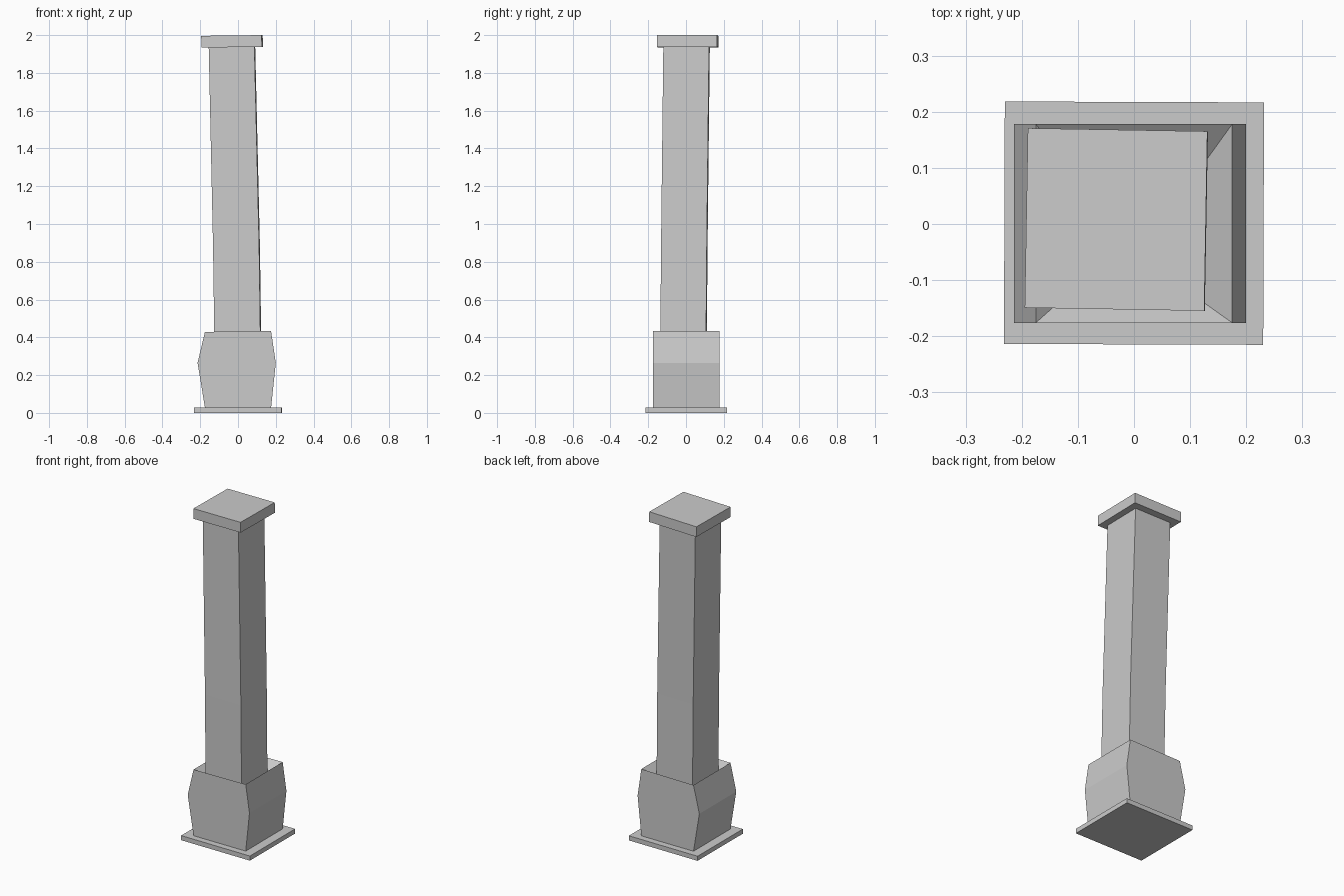
import bpy
from math import radians, cos, sin

if "Cube" in bpy.data.objects:
    bpy.data.objects.remove(bpy.data.objects["Cube"])


def loft(name, rings, cap_end=True):
    """Join square rings (cx, cy, half_x, half_y, z, yaw_degrees, x_tilt) into one flat-sided part."""
    verts, faces = [], []
    for cx, cy, hx, hy, z, yaw, tilt in rings:
        c, s = cos(radians(yaw)), sin(radians(yaw))
        for sx, sy in ((-1, -1), (1, -1), (1, 1), (-1, 1)):
            x, y = sx * hx, sy * hy
            verts.append((cx + x * c - y * s, cy + x * s + y * c, z + sx * tilt))
    for r in range(len(rings) - 1):
        a, b = r * 4, r * 4 + 4
        for i in range(4):
            j = (i + 1) % 4
            faces.append((a + i, a + j, b + j, b + i))
    faces.append((3, 2, 1, 0))
    if cap_end:
        n = len(verts)
        faces.append((n - 4, n - 3, n - 2, n - 1))
    mesh = bpy.data.meshes.new(name)
    mesh.from_pydata(verts, [], faces)
    mesh.update()
    obj = bpy.data.objects.new(name, mesh)
    bpy.context.collection.objects.link(obj)
    return obj


# Thin floor plate
loft("floor_plate", [
    (0, 0.0015, 0.231, 0.216, 0.0, -0.2, 0),
    (0, 0.0015, 0.231, 0.216, 0.028, -0.2, 0),
])

# Bulging pedestal whose rim dips inward to meet the shaft
loft("pedestal", [
    (0, 0.001, 0.175, 0.177, 0.028, 0, 0),
    (-0.007, 0.001, 0.207, 0.177, 0.265, 0, 0),
    (0, 0.001, 0.175, 0.177, 0.431, 0, 0.002),
    (-0.001, -0.013, 0.122, 0.121, 0.375, -1, 0),
])

# Slightly bent, leaning shaft
loft("shaft", [
    (-0.001, -0.013, 0.122, 0.121, 0.375, -1, 0),
    (-0.008, -0.009, 0.122, 0.121, 0.88, -1, 0),
    (-0.032, 0.003, 0.121, 0.121, 1.938, -1, 0),
])

# Square cap slab
loft("cap", [
    (-0.031, 0.008, 0.160, 0.160, 1.936, -1, 0.002),
    (-0.032, 0.008, 0.160, 0.160, 1.998, -1, 0.002),
])
